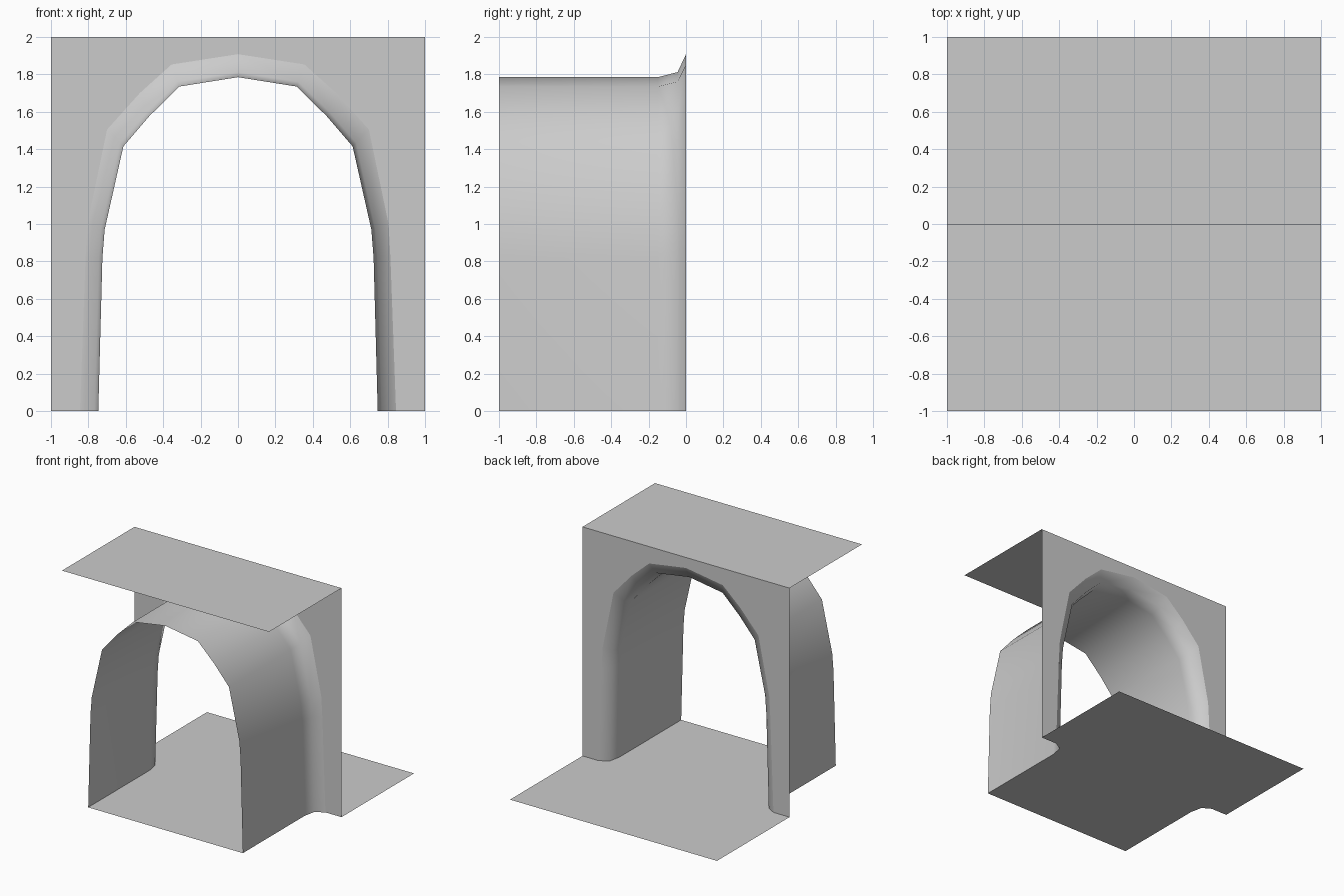
import bpy

if "Cube" in bpy.data.objects:
    bpy.data.objects.remove(bpy.data.objects["Cube"])

# Right half of the arch (x, z), from floor to crown: bore and flared mouth
BORE = [(0.747, 0), (0.725, 0.82), (0.713, 0.97), (0.613, 1.415),
        (0.473, 1.578), (0.313, 1.735), (0, 1.785)]
MOUTH = [(0.845, 0), (0.815, 0.82), (0.805, 1.0), (0.70, 1.505),
         (0.525, 1.70), (0.355, 1.853), (0, 1.908)]


def mirrored(half):
    """Full arch from right foot over the crown to the left foot."""
    return half + [(-x, z) for x, z in reversed(half[:-1])]


def make(name, verts, faces, smooth=False):
    mesh = bpy.data.meshes.new(name)
    mesh.from_pydata(verts, [], faces)
    mesh.update()
    if smooth:
        mesh.polygons.foreach_set("use_smooth", [True] * len(mesh.polygons))
    obj = bpy.data.objects.new(name, mesh)
    bpy.context.collection.objects.link(obj)
    return obj


def flat(name, verts):
    return make(name, verts, [list(range(len(verts)))])


# Rings along the tunnel: (y, amount of flare)
rings = [(-1, 0), (-0.15, 0), (-0.045, 0.22), (0, 1)]
bore, mouth = mirrored(BORE), mirrored(MOUTH)
n = len(bore)
verts = [(b[0] + (m[0] - b[0]) * t, y, b[1] + (m[1] - b[1]) * t)
         for y, t in rings for b, m in zip(bore, mouth)]

# Tunnel lining, facing inwards
faces = [(r * n + i, r * n + i + 1, (r + 1) * n + i + 1, (r + 1) * n + i)
         for r in range(len(rings) - 1) for i in range(n - 1)]
make("tunnel_lining", verts, faces, smooth=True)

# Portal wall around the mouth, facing the back
flat("portal_wall", [(1, 0, 0)] + [(x, 0, z) for x, z in mouth]
     + [(-1, 0, 0), (-1, 0, 2), (1, 0, 2)])

# Floor inside the tunnel, following the flare
right = [verts[r * n] for r in range(len(rings))]
left = [verts[r * n + n - 1] for r in range(len(rings))]
flat("tunnel_floor", right + left[::-1])

# Open floor behind the wall and ground on top of the tunnel
flat("outer_floor", [(-1, 0, 0), (1, 0, 0), (1, 1, 0), (-1, 1, 0)])
flat("top_ground", [(-1, -1, 2), (1, -1, 2), (1, 0, 2), (-1, 0, 2)])
